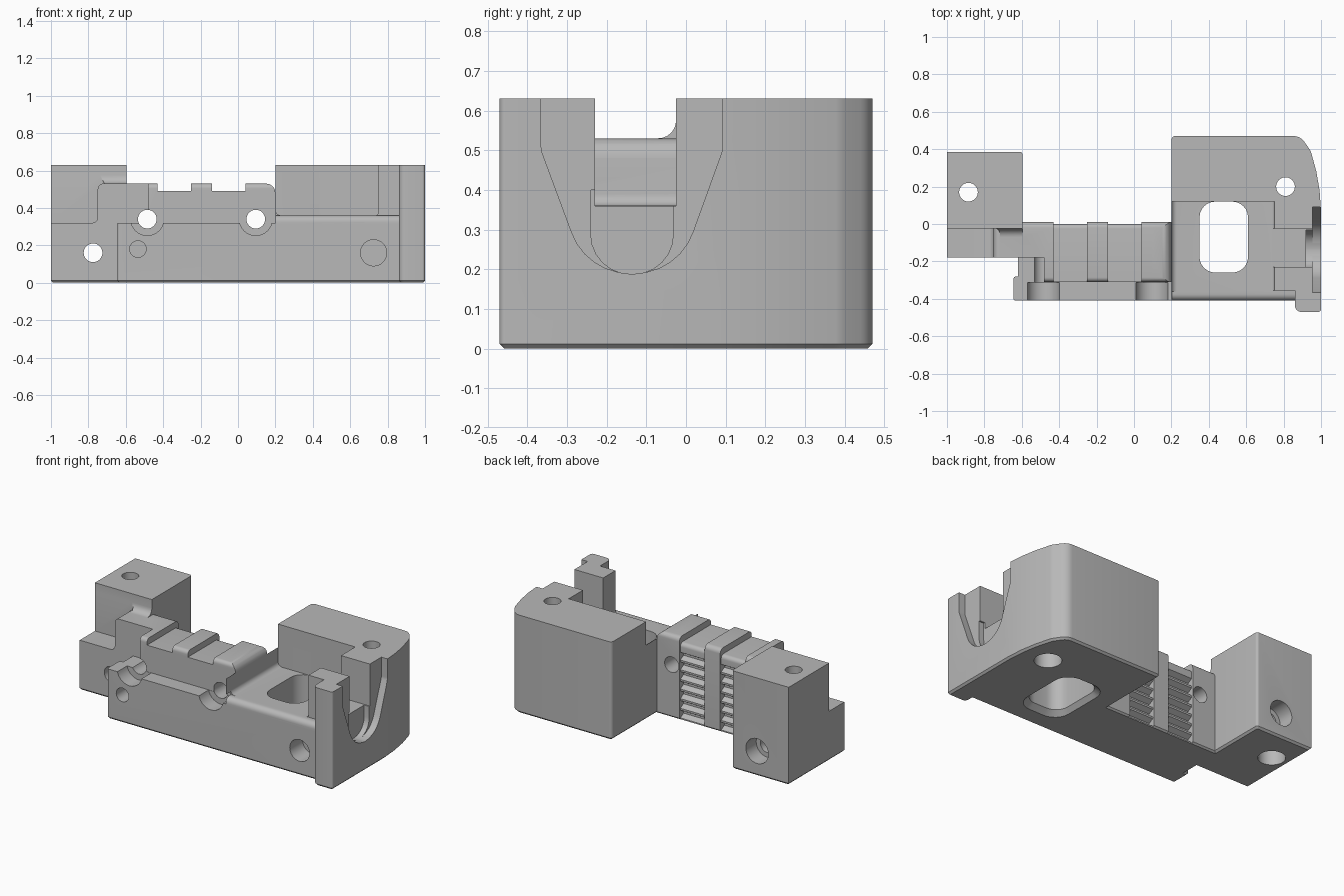
import bpy, bmesh, math
from mathutils import Vector

old = bpy.data.objects.get("Cube")
if old:
    bpy.data.objects.remove(old, do_unlink=True)

grey = bpy.data.materials.new("plain_grey")
grey.use_nodes = True
colour = (0.48, 0.48, 0.48, 1)
grey.diffuse_color = colour
grey.node_tree.nodes["Principled BSDF"].inputs["Base Color"].default_value = colour

PLACE = {"x": lambda a, b, t: (t, a, b),
         "y": lambda a, b, t: (a, t, b),
         "z": lambda a, b, t: (a, b, t)}


def rounded(points, steps=6):
    """Fillet each polygon corner that carries a radius as third value."""
    out = []
    for i, p in enumerate(points):
        c = Vector(p[:2])
        if len(p) < 3:
            out.append(c)
            continue
        u = (Vector(points[i - 1][:2]) - c).normalized()
        v = (Vector(points[(i + 1) % len(points)][:2]) - c).normalized()
        half = u.angle(v) / 2
        centre = c + (u + v).normalized() * p[2] / math.sin(half)
        start = c + u * p[2] / math.tan(half) - centre
        end = c + v * p[2] / math.tan(half) - centre
        turn = math.atan2(start.x * end.y - start.y * end.x, start.dot(end))
        for k in range(steps + 1):
            a = turn * k / steps
            out.append(centre + Vector((start.x * math.cos(a) - start.y * math.sin(a),
                                        start.x * math.sin(a) + start.y * math.cos(a))))
    return out


def prism(name, points, axis, lo, hi, chamfer=0, flare=1):
    """Extrude an outline along an axis; flare scales the low end."""
    outline = rounded(points)
    mid = sum(outline, Vector((0, 0))) / len(outline)
    bm = bmesh.new()
    low = [bm.verts.new(PLACE[axis](*(mid + (p - mid) * flare), lo)) for p in outline]
    high = [bm.verts.new(PLACE[axis](*p, hi)) for p in outline]
    base = bm.faces.new(low)
    bm.faces.new(high)
    for i in range(len(low)):
        j = (i + 1) % len(low)
        bm.faces.new((low[i], low[j], high[j], high[i]))
    bmesh.ops.recalc_face_normals(bm, faces=bm.faces)
    if chamfer:
        bmesh.ops.bevel(bm, geom=list(base.edges), offset=chamfer, segments=1,
                        affect="EDGES", profile=0.5)
    mesh = bpy.data.meshes.new(name)
    bm.to_mesh(mesh)
    bm.free()
    obj = bpy.data.objects.new(name, mesh)
    bpy.context.collection.objects.link(obj)
    return obj


def circle(a, b, r, n=32):
    return [(a + r * math.cos(i * math.tau / n), b + r * math.sin(i * math.tau / n))
            for i in range(n)]


def rect(a0, a1, b0, b1, *r):
    return [(a0, b0, *r), (a1, b0, *r), (a1, b1, *r), (a0, b1, *r)]


# Full-height body from the plan outline, chamfered underneath
plan = [(-1, -.18), (-.62, -.18), (-.62, -.28), (-.645, -.28, .015), (-.645, -.41, .015),
        (.86, -.41), (.86, -.47, .035), (1, -.47, .015), (1, .07), (.992, .18),
        (.975, .28), (.945, .39, .08), (.89, .47, .07), (.2, .47, .02),
        (.2, .012), (-.595, .012), (-.595, .385, .015), (-1, .385)]
body = prism("mount_body", plan, "z", 0, .63, chamfer=.012)
body.data.materials.append(grey)


def cut(points, axis, lo, hi, flare=1):
    cutter = prism("cutter", points, axis, lo, hi, flare=flare)
    cutter.hide_render = True
    mod = body.modifiers.new("cut", "BOOLEAN")
    mod.operation, mod.solver, mod.object = "DIFFERENCE", "EXACT", cutter
    bpy.context.view_layer.update()
    done = bpy.data.meshes.new_from_object(
        body.evaluated_get(bpy.context.evaluated_depsgraph_get()))
    body.modifiers.remove(mod)
    body.data = done
    bpy.data.objects.remove(cutter, do_unlink=True)


# Stepped shoulder in front of the rear post
cut([(-.6, .53), (-.025, .53, .045), (-.025, .7), (-.6, .7)], "x", -1.1, -.595)
cut([(-1.1, .32), (-.75, .32, .03), (-.75, .53, .03), (-.715, .53), (-.75, .6),
     (-.75, .7), (-1.1, .7)], "y", -.6, -.025)
cut(rect(-.75, -.48, .32, .7), "y", -.6, -.18)

# Central clamp ridge with rounded long edges
cut([(-.6, .32), (-.31, .32), (-.31, .53, .025), (.01, .53, .03), (.01, -.1),
     (.1, -.1), (.1, .7), (-.6, .7)], "x", -.595, .2)

# Toothed gaps between the clamp ribs
teeth = [(-.6, .7), (-.6, .49), (0, .49, .025)]
pitch = .062
for i in range(7):
    z = .43 - i * pitch
    teeth += [(0, z), (-.032, z - pitch * .3), (-.032, z - pitch * .5), (0, z - pitch * .8)]
teeth += [(0, -.1), (.1, -.1), (.1, .7)]
for x0, x1 in ((-.43, -.25), (-.14, .04)):
    cut(teeth, "x", x0, x1)

# Lowered floor on the right, with a rounded ridge end and front lip
cut([(.1, .7), (.1, .53), (.2, .53, .05), (.2, .36, .03), (.75, .36, .015), (.75, .7)],
    "y", -.6, .12)
cut(rect(.74, .86, .36, .7), "y", -.6, -.355)
cut([(-.43, .31), (-.41, .31), (-.41, .36, .035), (-.36, .36), (-.36, .38), (-.43, .38)],
    "x", .19, .86)

# Channel and saddle-shaped recesses in the right end
cut(rect(-.23, -.025, .36, .7), "x", .74, 1.1)
cut([(-.365, .7), (-.365, .5, .06), (-.25, .19, .155), (-.02, .19, .155),
     (.092, .5, .06), (.092, .7)], "x", .955, 1.1)
cut([(-.24, .4), (-.24, .188, .1), (-.032, .188, .1), (-.032, .4)], "x", .92, 1.1)

# Rounded window through the floor, flared underneath
window = rect(.35, .61, -.26, .12, .085)
cut(window, "z", -.1, .7)
cut(window, "z", -.02, .03, flare=1.3)

# Vertical screw holes with wide seats underneath
for x, y in ((-.885, .17), (.81, .2)):
    cut(circle(x, y, .05), "z", -.1, .7)
    cut(circle(x, y, .08), "z", -.1, .12)

# Clamp screw holes with wide seats at the front
for x in (-.485, .095):
    cut(circle(x, .34, .05), "y", -.6, .1)
    cut(circle(x, .34, .088), "y", -.6, -.312)

# Cross hole through the post with a seat at the back
cut(circle(-.775, .16, .05), "y", -.6, .6)
cut(circle(-.775, .16, .08), "y", .28, .6)

# Blind holes in the front wall
cut(circle(-.535, .18, .044), "y", -.6, -.25)
cut(circle(.725, .16, .07), "y", -.6, -.28)

bpy.ops.object.select_all(action="DESELECT")
body.select_set(True)
bpy.context.view_layer.objects.active = body
bpy.ops.object.shade_smooth_by_angle(angle=math.radians(30))
